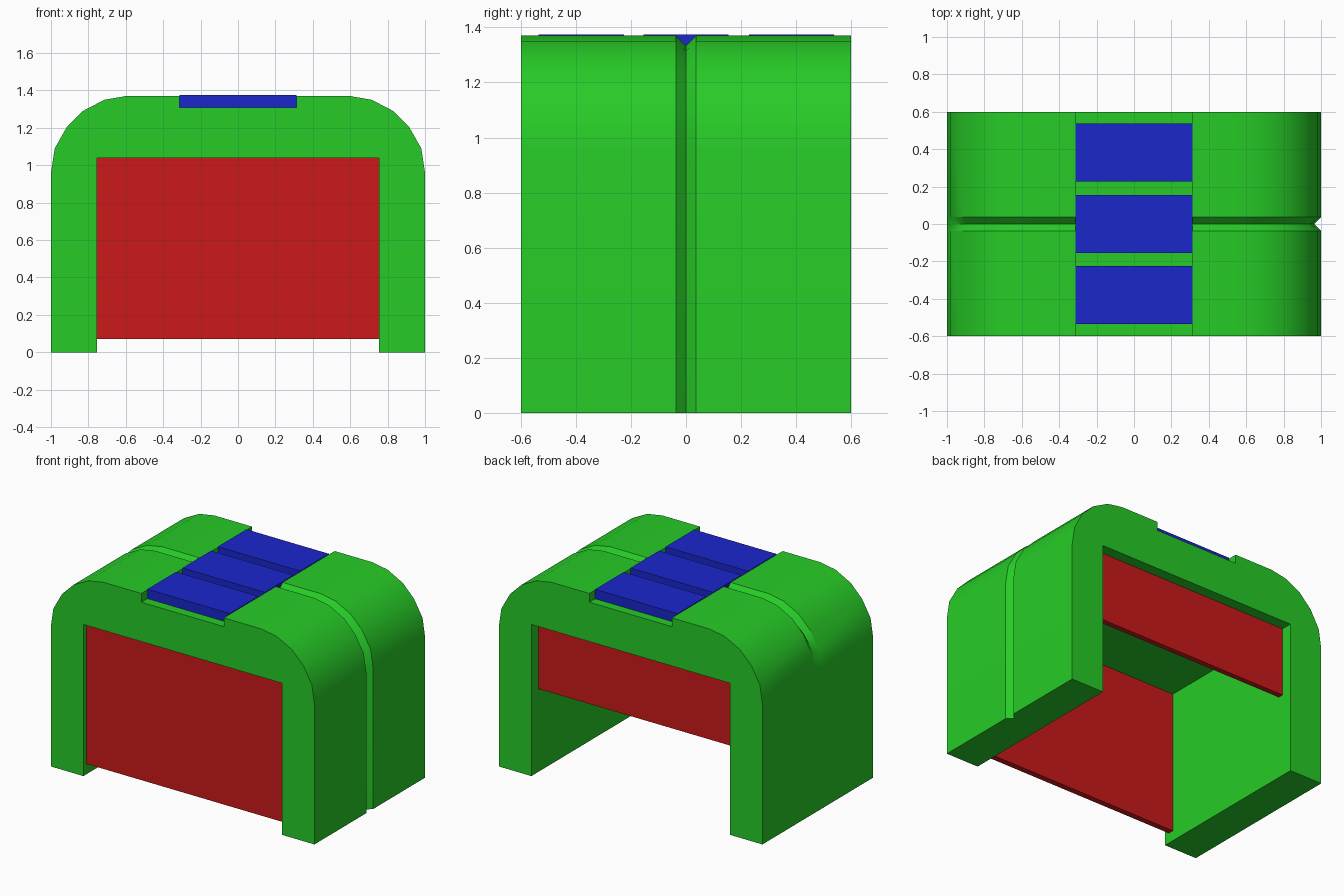
import bpy, bmesh, math

if "Cube" in bpy.data.objects:
    bpy.data.objects.remove(bpy.data.objects["Cube"])


def paint(obj, name, color):
    mat = bpy.data.materials.get(name) or bpy.data.materials.new(name)
    mat.diffuse_color = color
    mat.use_nodes = True
    mat.node_tree.nodes["Principled BSDF"].inputs["Base Color"].default_value = mat.diffuse_color
    obj.data.materials.append(mat)


def box(name, x, y, z, mat, color):
    mesh = bpy.data.meshes.new(name)
    obj = bpy.data.objects.new(name, mesh)
    bpy.context.collection.objects.link(obj)
    bm = bmesh.new()
    bmesh.ops.create_cube(bm, size=1)
    for v in bm.verts:
        v.co = [r[0] + (c + 0.5) * (r[1] - r[0]) for r, c in zip((x, y, z), v.co)]
    bm.to_mesh(mesh)
    bm.free()
    paint(obj, mat, color)
    return obj


GREEN, RED, BLUE = (0.02, 0.6, 0.02, 1), (0.6, 0.01, 0.01, 1), (0.01, 0.02, 0.6, 1)

# Arch profile: right outer side (foot to recess), mirrored, then the inner opening
side = [(1, 0), (1, 0.96), (0.98, 1.09), (0.915, 1.205), (0.83, 1.29),
        (0.715, 1.35), (0.6, 1.37), (0.313, 1.37)]
recess = [(0.313, 1.31), (-0.313, 1.31)]
inner = [(-0.753, 0), (-0.753, 1.04), (0.753, 1.04), (0.753, 0)]
profile = side + recess + [(-x, z) for x, z in reversed(side)] + inner

# V-groove: depth along the right side and top, fading out on the left bend
depth = [0.037] * 8 + [0, 0] + [0.037, 0.037, 0.037, 0.036, 0.03, 0.015, 0, 0] + [0] * 4
normal_deg = [0, 4, 18, 35, 55, 72, 85, 90]
angles = normal_deg + [90, 90] + [180 - a for a in reversed(normal_deg)] + [0] * 4

# Body: lofted sections along y, the middle one pushed in for the groove
bm = bmesh.new()
rings = []
for y in (-0.6, -0.037, 0, 0.037, 0.6):
    ring = []
    for (x, z), d, a in zip(profile, depth, angles):
        if y == 0 and z > 0:
            x -= d * math.cos(math.radians(a))
            z -= d * math.sin(math.radians(a))
        elif y == 0:
            x -= d
        ring.append(bm.verts.new((x, y, z)))
    rings.append(ring)
n = len(profile)
for a, b in zip(rings, rings[1:]):
    for i in range(n):
        j = (i + 1) % n
        bm.faces.new((a[i], a[j], b[j], b[i]))
caps = [bm.faces.new(rings[0]), bm.faces.new(rings[-1])]
bmesh.ops.recalc_face_normals(bm, faces=bm.faces)
bmesh.ops.triangulate(bm, faces=caps)
mesh = bpy.data.meshes.new("arch_body")
bm.to_mesh(mesh)
bm.free()
body = bpy.data.objects.new("arch_body", mesh)
bpy.context.collection.objects.link(body)
paint(body, "green", GREEN)
bpy.context.view_layer.objects.active = body
body.select_set(True)
bpy.ops.object.shade_smooth_by_angle(angle=math.radians(30))

# Three plates in the top recess
for i, y in enumerate((-0.38, 0, 0.383)):
    box(f"top_plate_{i + 1}", (-0.313, 0.313), (y - 0.155, y + 0.155), (1.31, 1.375), "blue", BLUE)

# Tall front panel and short back panel
box("front_panel", (-0.753, 0.753), (-0.565, -0.525), (0.07, 1.04), "red", RED)
box("back_panel", (-0.753, 0.753), (0.488, 0.525), (0.57, 1.04), "red", RED)
